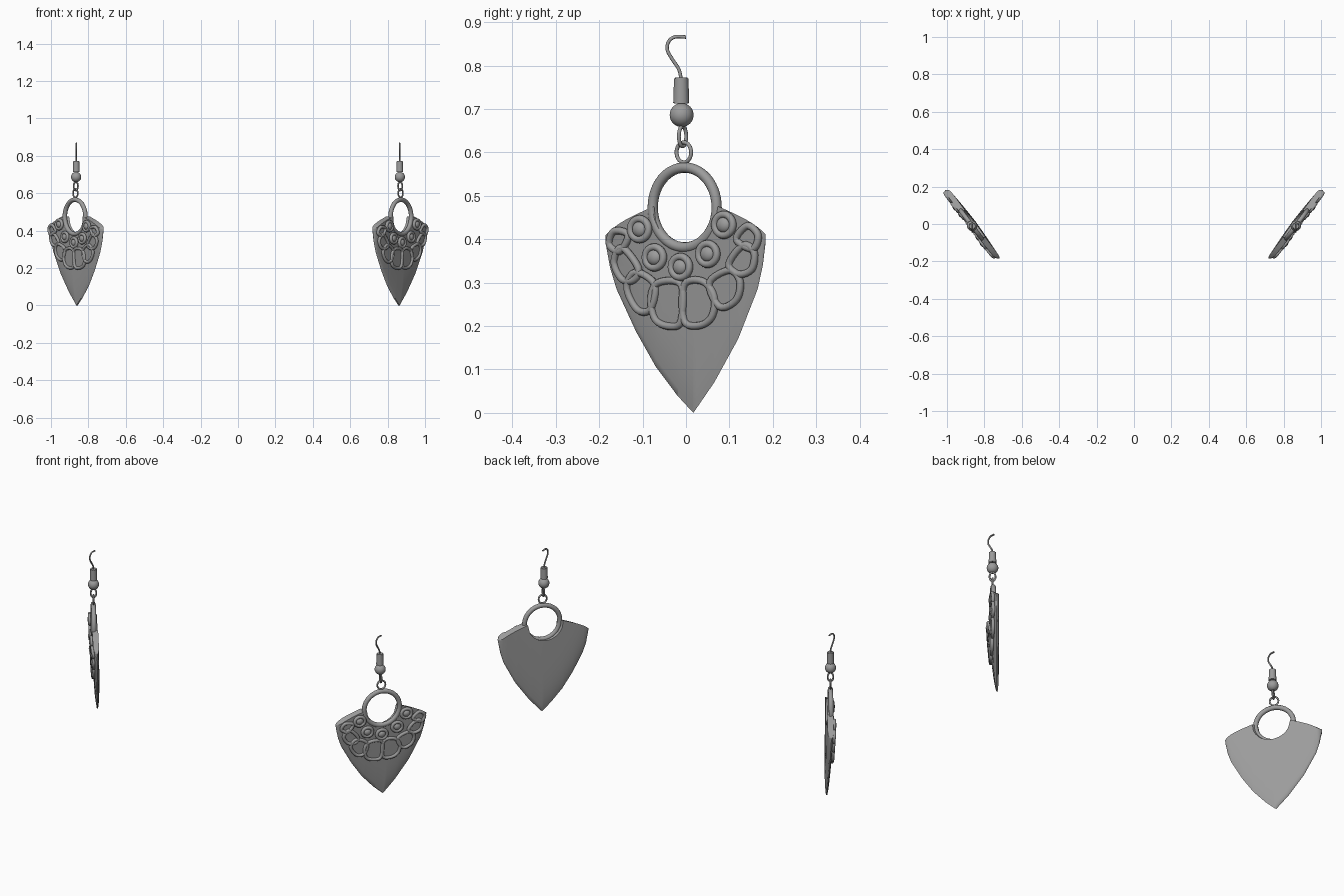
import bpy, bmesh, math
from mathutils import Vector, Matrix

if "Cube" in bpy.data.objects:
    bpy.data.objects.remove(bpy.data.objects["Cube"])

CX = 0.873                              # centre of the right-hand earring
U = Vector((0.6, 0.8, 0))               # across the pendant
N = Vector((0.8, -0.6, 0))              # out of the decorated face
UP = Vector((0, 0, 1))
RING_Z, RING_R = 0.473, 0.092

mat = bpy.data.materials.new("grey_metal")
mat.diffuse_color = (0.33, 0.33, 0.33, 1)
mat.use_nodes = True
mat.node_tree.nodes["Principled BSDF"].inputs["Base Color"].default_value = mat.diffuse_color


def place(y, z, w=0.0):
    """World point at side position y, height z, and offset w off the pendant plane."""
    u = (y + 0.6 * w) / 0.8
    return Vector((CX, 0, z)) + U * u + N * w


def finish(bm, name, angle=40):
    """Turn the bmesh into an object with a mirrored twin on the other side."""
    bmesh.ops.recalc_face_normals(bm, faces=bm.faces)
    me = bpy.data.meshes.new(name)
    bm.to_mesh(me)
    bm.free()
    me.materials.append(mat)
    ob = bpy.data.objects.new(name, me)
    bpy.context.collection.objects.link(ob)
    bpy.ops.object.select_all(action='DESELECT')
    ob.select_set(True)
    bpy.context.view_layer.objects.active = ob
    bpy.ops.object.shade_smooth_by_angle(angle=math.radians(angle))
    mod = ob.modifiers.new("pair", 'MIRROR')
    mod.use_mirror_merge = False
    return ob


def smooth(pts, closed, k=5):
    """Catmull-Rom curve through the points."""
    n, out = len(pts), []
    for i in range(n if closed else n - 1):
        idx = [(i + j) % n if closed else min(max(i + j, 0), n - 1) for j in (-1, 0, 1, 2)]
        a, b, c, d = (Vector(pts[j]) for j in idx)
        for s in range(k):
            t = s / k
            out.append(0.5 * (2*b + (c - a)*t + (2*a - 5*b + 4*c - d)*t*t + (3*b - a - 3*c + d)*t**3))
    if not closed:
        out.append(Vector(pts[-1]))
    return out


def tube(bm, path, r, normal, closed=True, sides=10):
    """Sweep a round section along a path that lies roughly square to normal."""
    n, rings = len(path), []
    for i, p in enumerate(path):
        a = path[(i - 1) % n] if closed else path[max(i - 1, 0)]
        b = path[(i + 1) % n] if closed else path[min(i + 1, n - 1)]
        side = (b - a).cross(normal).normalized()
        rings.append([bm.verts.new(p + r * (side * math.cos(q) + normal * math.sin(q)))
                      for q in (2 * math.pi * j / sides for j in range(sides))])
    for i in range(n if closed else n - 1):
        A, B = rings[i], rings[(i + 1) % n]
        for j in range(sides):
            k = (j + 1) % sides
            bm.faces.new((A[j], A[k], B[k], B[j]))
    if not closed:
        bm.faces.new(rings[0])
        bm.faces.new(rings[-1])


def oval(c, ax, ay, rx, ry, n=32):
    return [c + ax * rx * math.cos(2*math.pi*i/n) + ay * ry * math.sin(2*math.pi*i/n) for i in range(n)]


# Pendant outline: lower edge as height over side position
EDGE = [(-.185, .39), (-.175, .335), (-.16, .285), (-.115, .187), (-.07, .107), (-.02, .04), (.017, .0),
        (.065, .07), (.12, .17), (.165, .285), (.177, .34), (.183, .39)]


def bottom(y):
    for (a, za), (b, zb) in zip(EDGE, EDGE[1:]):
        if y <= b:
            return za + (zb - za) * max(y - a, 0) / (b - a)
    return EDGE[-1][1]


def top(y):
    if abs(y) < 0.0735:
        return RING_Z - RING_R * math.sqrt(1 - (y / 0.0736) ** 2)
    t = (abs(y) - 0.0735) / 0.1115
    return 0.476 - 0.05 * t - 0.016 * t ** 4


def middle(z):                           # the plate leans back toward its tip
    return -0.005 - 0.015 * (1 - z / 0.47)


def bulge(y, z):
    return 0.003 + 0.012 * (1 - math.exp(-max(z - bottom(y), 0) / 0.07))


def surface(y, z, lift=0.0):
    return place(y, z, middle(z) + bulge(y, z) + lift)


# Domed pendant plate
ys = sorted({-0.185 + 0.368 * i / 44 for i in range(45)} | {p[0] for p in EDGE} | {-.0735, .0735})
ROWS = 18
bm = bmesh.new()
grids = []
for sgn in (1, -1):
    g = []
    for y in ys:
        b, t = bottom(y), top(y)
        zs = [b + (t - b) * j / ROWS for j in range(ROWS + 1)]
        g.append([bm.verts.new(place(y, z, middle(z) + sgn * bulge(y, z))) for z in zs])
    grids.append(g)
    for i in range(len(ys) - 1):
        for j in range(ROWS):
            bm.faces.new((g[i][j], g[i+1][j], g[i+1][j+1], g[i][j+1]))
F, B = grids
rim = [(i, 0) for i in range(len(ys))] + [(len(ys)-1, j) for j in range(1, ROWS + 1)]
rim += [(i, ROWS) for i in range(len(ys) - 2, -1, -1)] + [(0, j) for j in range(ROWS - 1, 0, -1)]
for (i, j), (k, l) in zip(rim, rim[1:] + rim[:1]):
    bm.faces.new((F[i][j], F[k][l], B[k][l], B[i][j]))
finish(bm, "pendant_plate", 50)

# Large open ring
bm = bmesh.new()
tube(bm, oval(place(-.003, RING_Z), U, UP, RING_R, RING_R, 56), 0.012, N, sides=14)
finish(bm, "pendant_ring")

# Petal cells: raised wire border with a thin floor
PETALS = [
    [(-.075, .265), (-.06, .295), (-.014, .29), (-.015, .217), (-.037, .205), (-.067, .22)],
    [(.0, .29), (.038, .297), (.06, .265), (.055, .225), (.03, .207), (.0, .217)],
    [(-.13, .285), (-.115, .318), (-.077, .293), (-.084, .245), (-.11, .243)],
    [(.06, .298), (.1, .323), (.119, .30), (.112, .265), (.08, .25)],
    [(-.16, .345), (-.146, .375), (-.116, .335), (-.122, .312), (-.145, .313)],
    [(.105, .345), (.132, .38), (.152, .367), (.147, .335), (.122, .325)],
    [(-.171, .39), (-.163, .413), (-.138, .407), (-.153, .378)],
    [(.122, .40), (.142, .425), (.16, .408), (.152, .383)],
]
wires, floors = bmesh.new(), bmesh.new()
for cell in PETALS:
    c = sum((Vector(p) for p in cell), Vector((0, 0))) / len(cell)
    grown = [Vector(p) + (Vector(p) - c).normalized() * 0.006 for p in cell]
    loop = smooth(grown, True)
    tube(wires, [surface(p.x, p.y, 0.005) for p in loop], 0.0085, N)
    hub = floors.verts.new(surface(c.x, c.y, 0.004))
    vs = [floors.verts.new(surface(p.x, p.y, 0.004)) for p in loop]
    for a, b in zip(vs, vs[1:] + vs[:1]):
        floors.faces.new((hub, a, b))
finish(wires, "petal_borders")
finish(floors, "petal_floors")

# Round studs, each a bead in a collar
basis = Matrix((U, UP, N)).transposed().to_4x4()
collars, beads = bmesh.new(), bmesh.new()
for y, z in [(-.107, .423), (-.073, .358), (-.013, .336), (.05, .366), (.087, .433)]:
    c = surface(y, z, 0.006)
    tube(collars, oval(c, U, UP, .026, .024, 28), 0.0085, N)
    bmesh.ops.create_uvsphere(beads, u_segments=20, v_segments=12, radius=1,
                              matrix=Matrix.Translation(c) @ basis @ Matrix.Diagonal((.019, .018, .012, 1)))
finish(collars, "stud_collars")
finish(beads, "stud_beads")

# Connecting links
bm = bmesh.new()
tube(bm, oval(place(-.005, .60), U, UP, .021, .023), 0.0045, N)
tube(bm, oval(place(-.008, .637), N, UP, .014, .023), 0.0045, U)
finish(bm, "links")

# Ball and barrel above the links
bm = bmesh.new()
bmesh.ops.create_uvsphere(bm, u_segments=32, v_segments=20, radius=0.0275,
                          matrix=Matrix.Translation(place(-.01, .686)))
finish(bm, "ball")
bm = bmesh.new()
bmesh.ops.create_cone(bm, cap_ends=True, segments=28, radius1=.0185, radius2=.0165, depth=.06,
                      matrix=Matrix.Translation(place(-.011, .742)))
bmesh.ops.bevel(bm, geom=[e for e in bm.edges if abs(e.verts[0].co.z - e.verts[1].co.z) < .001],
                offset=.002, segments=2, affect='EDGES')
finish(bm, "barrel")

# Ear hook, curved in the front-to-back plane
HOOK = [(-.011, .765), (-.016, .79), (-.032, .815), (-.043, .836), (-.04, .855), (-.025, .866), (0, .8655)]
bm = bmesh.new()
hx = place(-.011, 0).x
tube(bm, smooth([(hx, y, z) for y, z in HOOK], False, 6), 0.004, Vector((1, 0, 0)), closed=False)
finish(bm, "ear_hook")
